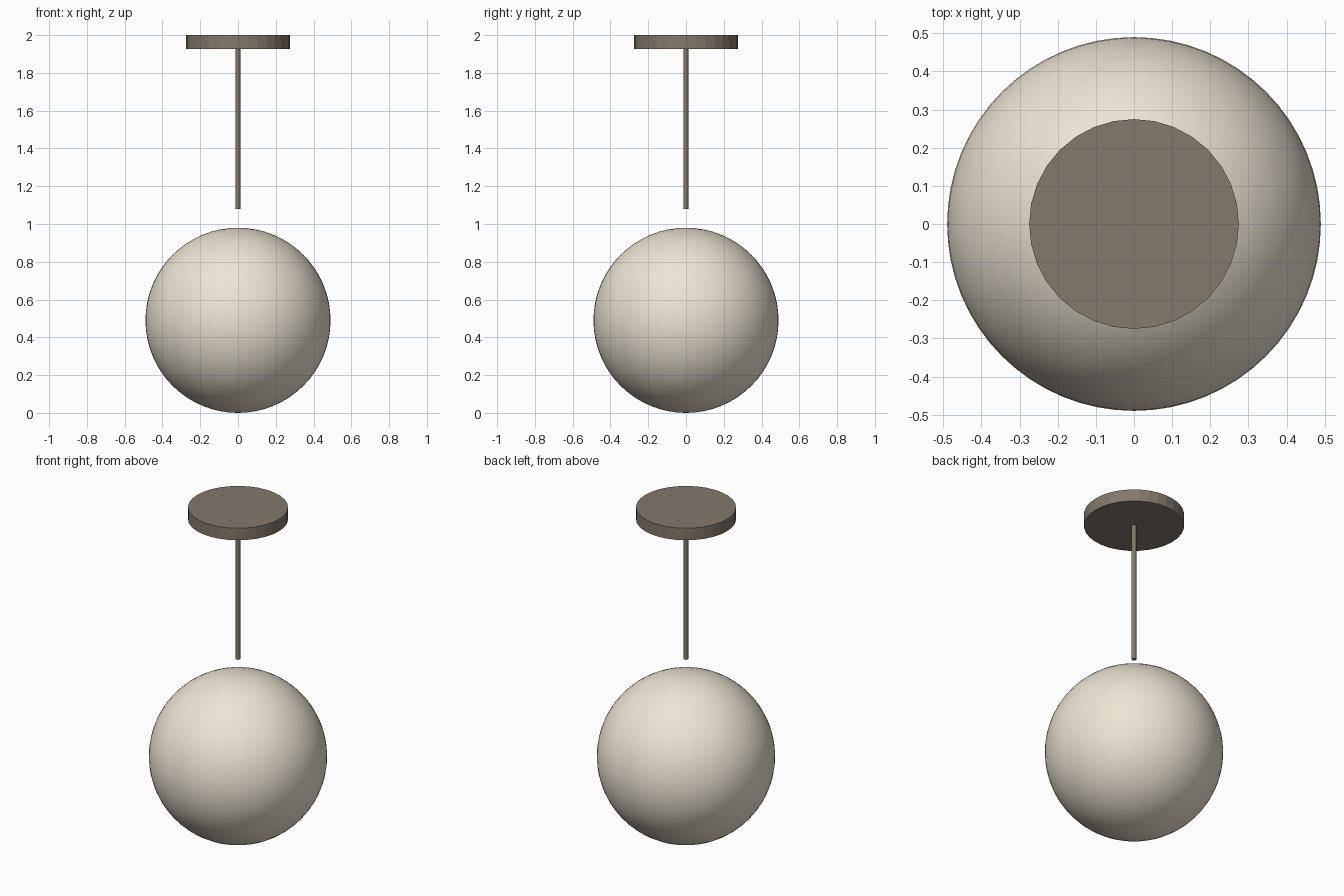
import bpy

if "Cube" in bpy.data.objects:
    bpy.data.objects.remove(bpy.data.objects["Cube"])


def cylinder(name, radius, z0, z1, sides):
    bpy.ops.mesh.primitive_cylinder_add(vertices=sides, radius=radius, depth=z1 - z0,
                                        location=(0, 0, (z0 + z1) / 2))
    obj = bpy.context.object
    obj.name = name
    return obj


def paint(obj, color):
    mat = bpy.data.materials.new(obj.name + "_finish")
    mat.diffuse_color = color
    mat.use_nodes = True
    mat.node_tree.nodes["Principled BSDF"].inputs["Base Color"].default_value = mat.diffuse_color
    obj.data.materials.append(mat)


# Ceiling plate, flat facets
plate = cylinder("ceiling_plate", 0.275, 1.927, 2.0, 32)

# Hanging rod, ending just above the globe
rod = cylinder("hanging_rod", 0.013, 1.08, 1.927, 16)

for part in (plate, rod):
    paint(part, (0.23, 0.19, 0.15, 1))

# Smooth glass globe
bpy.ops.mesh.primitive_uv_sphere_add(segments=64, ring_count=32, radius=0.49,
                                     location=(0, 0, 0.49))
globe = bpy.context.object
globe.name = "globe_shade"
bpy.ops.object.shade_smooth()
paint(globe, (0.85, 0.78, 0.66, 1))
